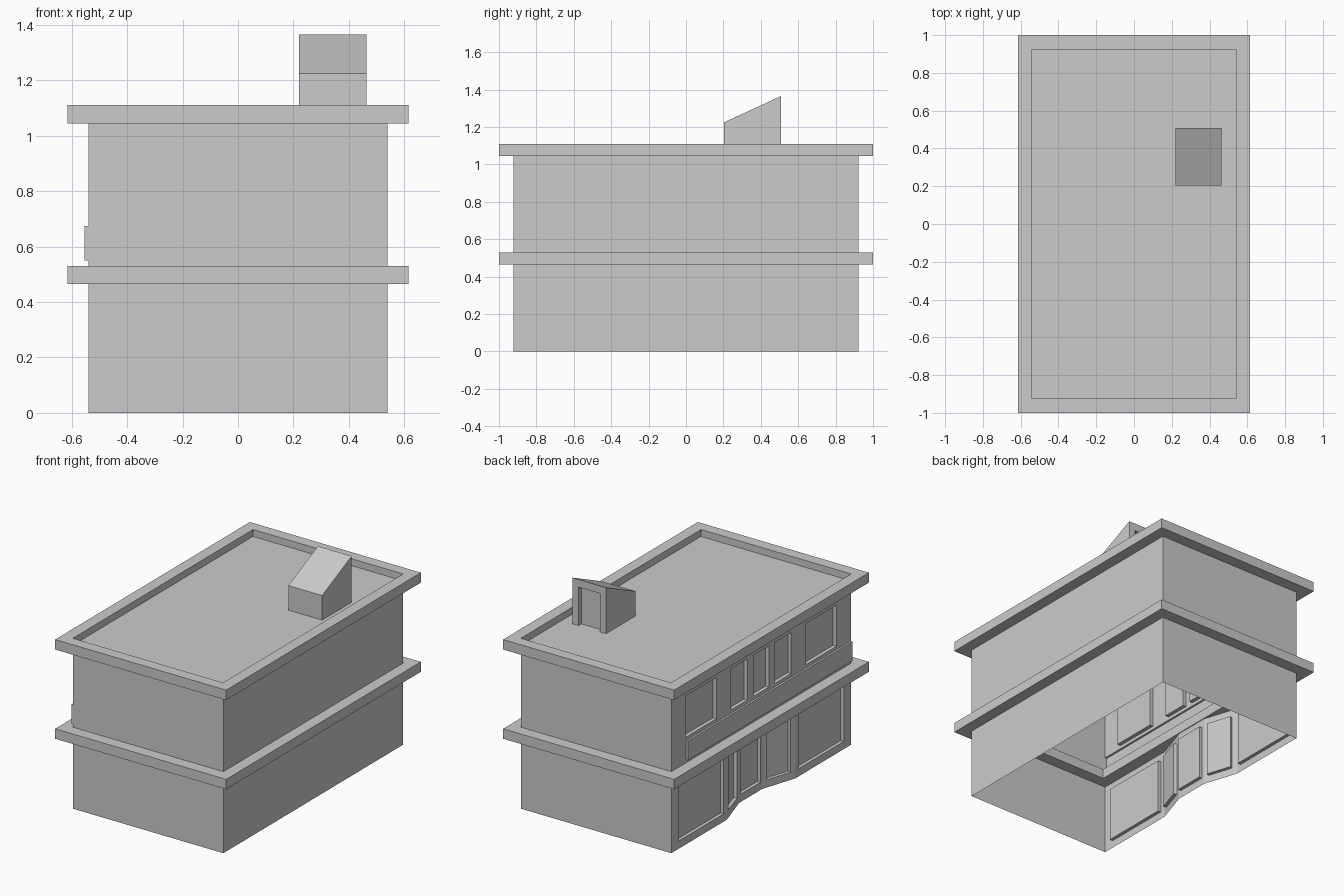
import bpy, bmesh
from mathutils import Vector

if "Cube" in bpy.data.objects:
    bpy.data.objects.remove(bpy.data.objects["Cube"])

UP = Vector((0, 0, 1))
WX, WY = 0.54, 0.922      # wall half sizes
SX, SY = 0.615, 1.0       # ledge half sizes


def finish(name, bm):
    bmesh.ops.remove_doubles(bm, verts=bm.verts, dist=1e-5)
    mesh = bpy.data.meshes.new(name)
    bm.to_mesh(mesh)
    bm.free()
    ob = bpy.data.objects.new(name, mesh)
    bpy.context.collection.objects.link(ob)
    return ob


def quad(bm, *pts):
    bm.faces.new([bm.verts.new(p) for p in pts])


def wall(bm, a, b, z0, z1, pockets=()):
    """Wall from a to b (left to right seen from outside); each pocket is
    (u0, u1, low, high, depth), sunk inward (negative depth juts out)."""
    a, b = Vector((*a, 0)), Vector((*b, 0))
    length = (b - a).length
    along = (b - a).normalized()
    inward = -along.cross(UP)

    def p(u, z, d=0):
        return a + along * u + UP * z + inward * d

    def rect(u0, u1, lo, hi, d=0):
        if u1 - u0 > 1e-5 and hi - lo > 1e-5:
            quad(bm, p(u0, lo, d), p(u1, lo, d), p(u1, hi, d), p(u0, hi, d))

    u = 0
    for u0, u1, lo, hi, d in pockets:
        rect(u, u0, z0, z1)
        rect(u0, u1, z0, lo)
        rect(u0, u1, hi, z1)
        rect(u0, u1, lo, hi, d)
        rim = [(u0, lo), (u1, lo), (u1, hi), (u0, hi)]
        for i in range(4):
            s, t = rim[i], rim[(i + 1) % 4]
            quad(bm, p(*s), p(*t), p(*t, d), p(*s, d))
        u = u1
    rect(u, length, z0, z1)


def rings(name, levels, cap=False, close=False):
    """Rectangular loops (half x, half y, z) bridged in order."""
    bm = bmesh.new()
    loops = [[Vector((sx * x, sy * y, z)) for sx, sy in ((-1, -1), (1, -1), (1, 1), (-1, 1))]
             for x, y, z in levels]
    pairs = list(zip(loops, loops[1:] + loops[:1]))
    for lo, hi in (pairs if close else pairs[:-1]):
        for i in range(4):
            j = (i + 1) % 4
            quad(bm, lo[i], lo[j], hi[j], hi[i])
    if cap:
        quad(bm, *loops[-1])
    return finish(name, bm)


# Plain walls: front, right and back
bm = bmesh.new()
corners = [(-WX, -WY), (WX, -WY), (WX, WY), (-WX, WY)]
for a, b in zip(corners, corners[1:]):
    wall(bm, a, b, 0, 1.045)
finish("plain_walls", bm)

# Ground floor shop front with a splayed, set-back entrance
bm = bmesh.new()
IN = -WX + 0.075
plan = [(-WX, WY), (-WX, 0.35), (IN, 0.12), (IN, -0.12), (-WX, -0.35), (-WX, -WY)]
holes = [(0.072, 0.537), (0.035, 0.207), (0.018, 0.222), (0.035, 0.207), (0.035, 0.50)]
for i, (u0, u1) in enumerate(holes):
    wall(bm, plan[i], plan[i + 1], 0, 0.465, [(u0, u1, 0.05, 0.41, 0.022)])
finish("shop_front", bm)

# Upper floor: raised sign band below a row of windows
bm = bmesh.new()
top_left, top_right = (-WX, WY), (-WX, -WY)
wall(bm, top_left, top_right, 0.53, 0.685, [(0.152, 2 * WY, 0.55, 0.675, -0.013)])
windows = [(0.775, 0.46), (0.31, 0.14), (0.08, -0.08), (-0.14, -0.31), (-0.46, -0.775)]
wall(bm, top_left, top_right, 0.685, 1.045,
     [(WY - y0, WY - y1, 0.697, 0.965, 0.025) for y0, y1 in windows])
finish("upper_front", bm)

# Ledge between floors
rings("middle_ledge", [(0.46, 0.845, 0.465), (SX, SY, 0.465)][::1]
      + [(SX, SY, 0.53), (0.46, 0.845, 0.53)], close=True)

# Roof with parapet and sunken deck
rings("roof", [(WX, WY, 1.045), (SX, SY, 1.045), (SX, SY, 1.11),
               (0.54, 0.925, 1.11), (0.54, 0.925, 1.065)], cap=True)

# Roof stair hut with a sloping top and a doorway at the back
bm = bmesh.new()
x0, x1, y0, y1 = 0.22, 0.463, 0.203, 0.507
base, low, high = 1.065, 1.225, 1.365
wall(bm, (x0, y0), (x1, y0), base, low)
wall(bm, (x1, y1), (x0, y1), base, high, [(0.045, 0.198, base, 1.315, 0.03)])
quad(bm, (x0, y0, low), (x1, y0, low), (x1, y1, high), (x0, y1, high))
quad(bm, (x1, y0, base), (x1, y1, base), (x1, y1, high), (x1, y0, low))
quad(bm, (x0, y1, base), (x0, y0, base), (x0, y0, low), (x0, y1, high))
finish("stair_hut", bm)
